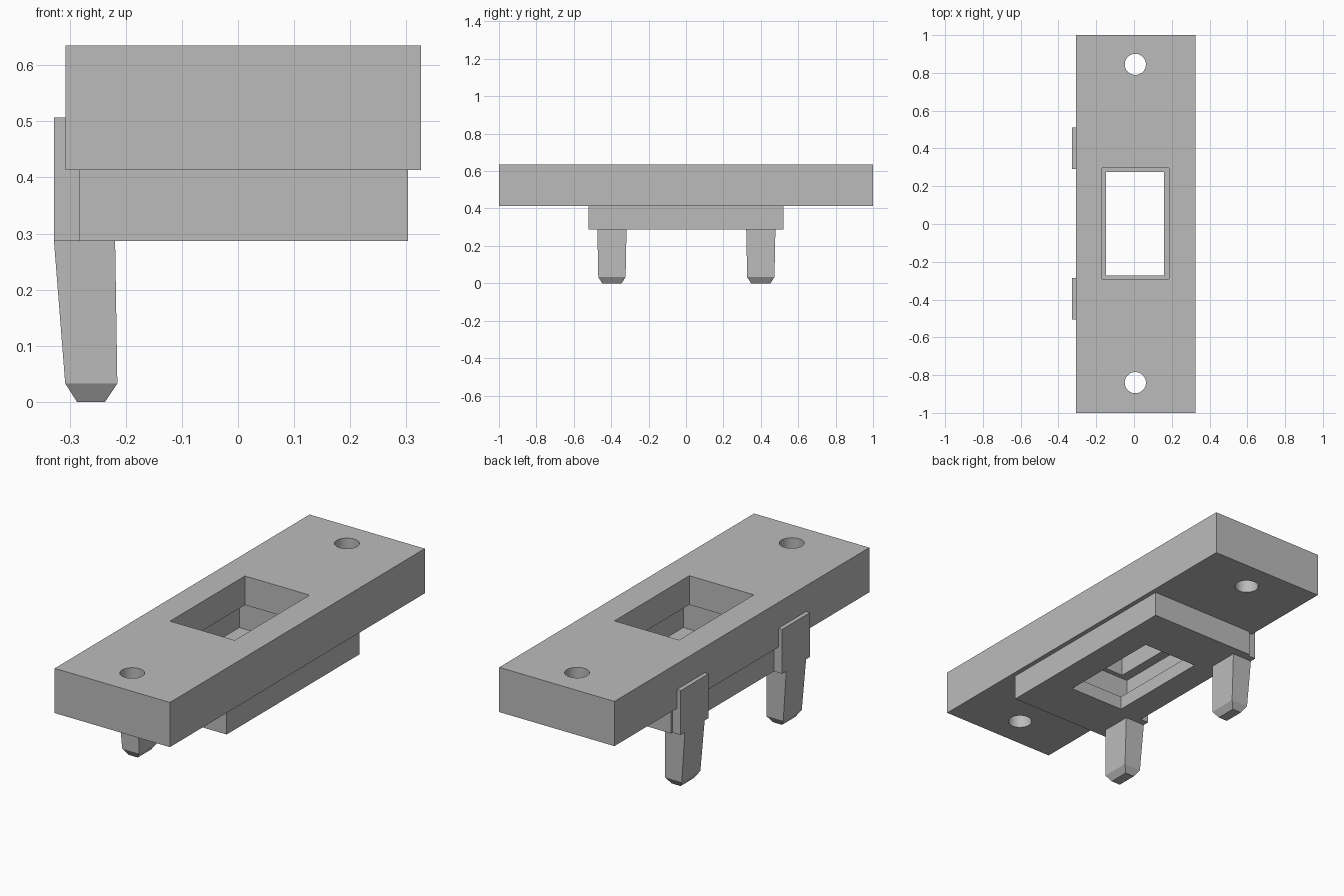
import bpy
import bmesh

if "Cube" in bpy.data.objects:
    bpy.data.objects.remove(bpy.data.objects["Cube"], do_unlink=True)

grey = bpy.data.materials.new("plain grey")
grey.use_nodes = True
grey.diffuse_color = (0.5, 0.5, 0.5, 1)
grey.node_tree.nodes["Principled BSDF"].inputs["Base Color"].default_value = (0.5, 0.5, 0.5, 1)


def finish(name, bm):
    bmesh.ops.recalc_face_normals(bm, faces=bm.faces)
    mesh = bpy.data.meshes.new(name)
    bm.to_mesh(mesh)
    bm.free()
    mesh.materials.append(grey)
    obj = bpy.data.objects.new(name, mesh)
    bpy.context.collection.objects.link(obj)
    return obj


def loft(name, sections):
    """Stack rectangles (x0, x1, y0, y1, z) into a closed solid."""
    bm = bmesh.new()
    rings = [[bm.verts.new(p) for p in
              ((x0, y0, z), (x1, y0, z), (x1, y1, z), (x0, y1, z))]
             for x0, x1, y0, y1, z in sections]
    bm.faces.new(rings[0][::-1])
    bm.faces.new(rings[-1])
    for low, high in zip(rings, rings[1:]):
        for i in range(4):
            j = (i + 1) % 4
            bm.faces.new((low[i], low[j], high[j], high[i]))
    return finish(name, bm)


def box(name, x0, x1, y0, y1, z0, z1):
    return loft(name, [(x0, x1, y0, y1, z0), (x0, x1, y0, y1, z1)])


def cylinder(name, x, y, z, radius, depth):
    bm = bmesh.new()
    bmesh.ops.create_cone(bm, cap_ends=True, segments=48, radius1=radius,
                          radius2=radius, depth=depth)
    bmesh.ops.translate(bm, vec=(x, y, z), verts=bm.verts)
    return finish(name, bm)


def cut(obj, cutters):
    for cutter in cutters:
        mod = obj.modifiers.new("cut", "BOOLEAN")
        mod.operation = "DIFFERENCE"
        mod.solver = "EXACT"
        mod.object = cutter
    bpy.context.view_layer.update()
    graph = bpy.context.evaluated_depsgraph_get()
    result = bpy.data.meshes.new_from_object(obj.evaluated_get(graph))
    obj.modifiers.clear()
    obj.data = result


# Top plate and the smaller block beneath it
top_plate = box("top_plate", -0.307, 0.326, -1, 1, 0.413, 0.635)
lower_block = box("lower_block", -0.283, 0.303, -0.522, 0.522, 0.287, 0.413)

# Window, hidden wider pocket, narrower lower window and screw holes
window = box("window_cutter", -0.17, 0.185, -0.29, 0.297, 0.38, 0.7)
pocket = box("pocket_cutter", -0.22, 0.235, -0.315, 0.325, 0.355, 0.491)
lower_window = box("lower_window_cutter", -0.147, 0.158, -0.272, 0.275, 0.2, 0.4)
holes = [cylinder("screw_hole_cutter", 0.007, y, 0.52, 0.056, 0.5)
         for y in (-0.84, 0.845)]
cut(top_plate, [window, pocket] + holes)
cut(lower_block, [pocket, lower_window])
for cutter in [window, pocket, lower_window] + holes:
    bpy.data.objects.remove(cutter, do_unlink=True)

# Two clip tabs on the side, each with a tapered, blunt-tipped leg
for label, y in (("front", -0.396), ("back", 0.4)):
    box(label + "_tab", -0.328, -0.283, y - 0.11, y + 0.11, 0.287, 0.507)
    loft(label + "_leg", [
        (-0.287, -0.237, y - 0.052, y + 0.052, 0),
        (-0.308, -0.215, y - 0.073, y + 0.073, 0.033),
        (-0.328, -0.219, y - 0.078, y + 0.078, 0.287)])

# Smooth only the round hole walls
bpy.ops.object.select_all(action="DESELECT")
top_plate.select_set(True)
bpy.context.view_layer.objects.active = top_plate
bpy.ops.object.shade_smooth_by_angle(angle=0.5)
